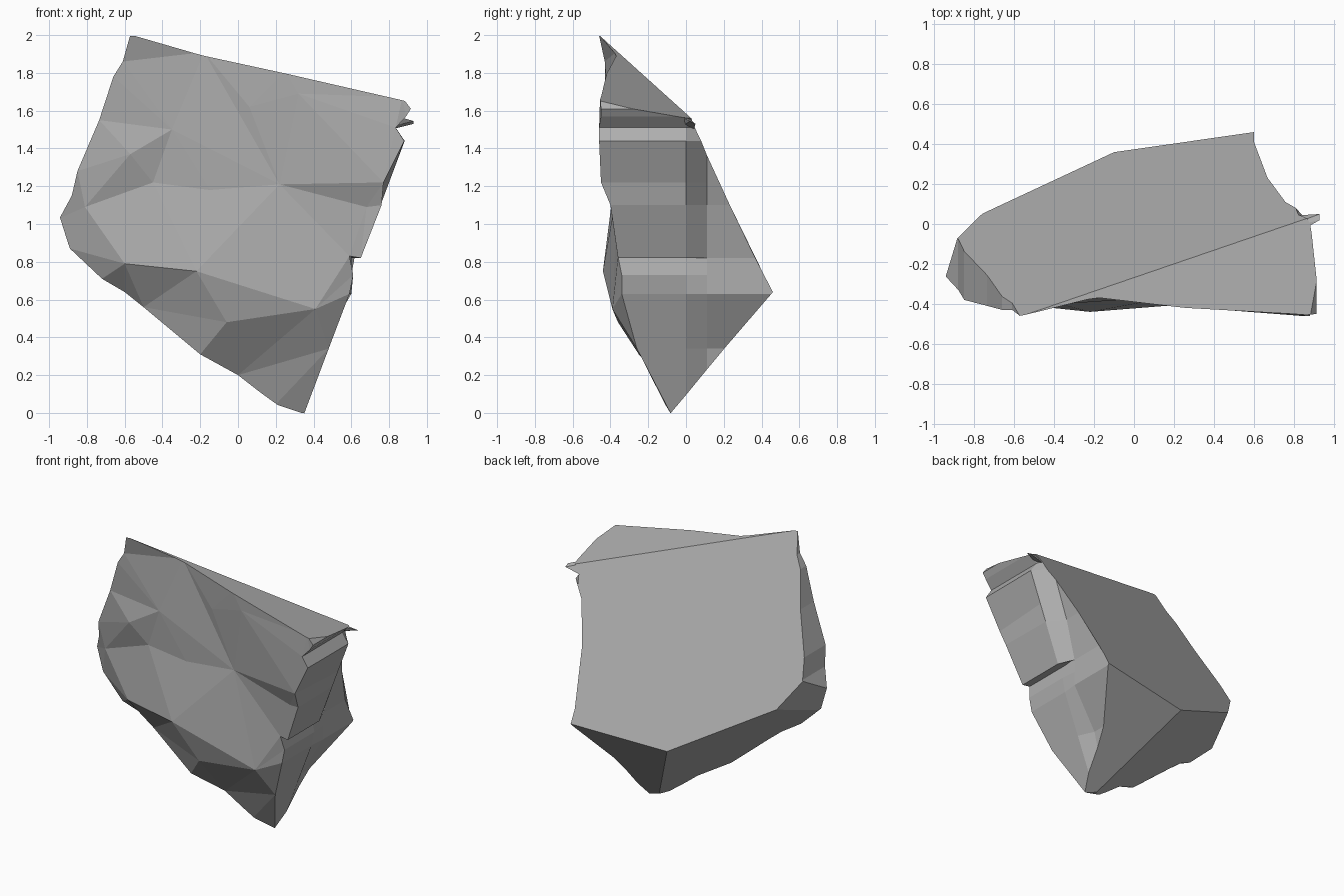
import bpy, bmesh
from mathutils import Vector, geometry

if "Cube" in bpy.data.objects:
    bpy.data.objects.remove(bpy.data.objects["Cube"])

# Silhouette of the broken front face, clockwise from the peak (x, y, z)
outline = [
    (-.565, -.465, 2.02), (-.18, -.37, 1.91), (.25, -.42, 1.81), (.87, -.455, 1.67),
    (.915, -.45, 1.61), (.89, -.45, 1.57), (.835, -.46, 1.51), (.88, -.46, 1.44),
    (.77, -.45, 1.22), (.76, -.40, 1.10), (.65, -.36, .82), (.59, -.36, .83),
    (.61, -.34, .73), (.59, -.34, .63), (.48, -.26, .34), (.35, -.08, -.005),
    (.2, -.11, .045), (0, -.15, .20), (-.2, -.25, .31), (-.5, -.25, .56),
    (-.6, -.25, .64), (-.72, -.29, .71), (-.89, -.27, .87), (-.945, -.26, 1.03),
    (-.88, -.33, 1.15), (-.85, -.38, 1.28), (-.735, -.41, 1.55),
    (-.66, -.43, 1.78), (-.61, -.43, 1.86),
]
# Bumps and hollows inside the front face
relief = [
    (.06, -.385, 1.62), (.32, -.42, 1.69), (.22, -.36, 1.21), (.68, -.38, 1.09),
    (-.15, -.375, 1.18), (-.45, -.38, 1.22), (-.22, -.44, .75), (.41, -.39, .55),
    (-.06, -.36, .48), (-.6, -.40, .79), (-.35, -.40, 1.5), (-.57, -.43, 1.37),
    (-.81, -.36, 1.09),
]


def pushed_back(co, y):
    """Outline point moved to depth y; the right side flattens, then steps in."""
    x, _, z = co
    if y > .05:
        if x > .5:
            x = .6 + .34 * max(0, z - .9)
        elif x > .4:
            x -= .05
    elif x > .62 and .8 < z < 1.45:
        x = .65 + .375 * (z - .82)
    return (x, y, z)


def chisel(bm, a, b, c):
    """Slice the rock flat through three points and cap the cut."""
    a, b, c = Vector(a), Vector(b), Vector(c)
    n = (b - a).cross(c - a).normalized()
    if n.dot(Vector((0, -.2, 1.0)) - a) > 0:
        n.negate()
    bmesh.ops.bisect_plane(bm, geom=bm.verts[:] + bm.edges[:] + bm.faces[:], dist=1e-5,
                           plane_co=a, plane_no=n, clear_outer=True)
    bmesh.ops.holes_fill(bm, edges=[e for e in bm.edges if e.is_boundary], sides=0)


stone = bpy.data.materials.new("stone_grey")
stone.diffuse_color = (.43, .43, .43, 1)
stone.use_nodes = True
stone.node_tree.nodes["Principled BSDF"].inputs["Base Color"].default_value = stone.diffuse_color


def add_object(name, bm):
    bmesh.ops.recalc_face_normals(bm, faces=bm.faces[:])
    me = bpy.data.meshes.new(name)
    bm.to_mesh(me)
    bm.free()
    me.materials.append(stone)
    ob = bpy.data.objects.new(name, me)
    bpy.context.collection.objects.link(ob)
    return ob


# Front relief: triangulate the points, keeping a few sharp creases
pts = outline + relief
n = len(outline)
edges = [(i, (i + 1) % n) for i in range(n)]
edges += [(1, n + 2), (n + 5, n + 6), (n + 2, n + 6), (17, n + 7)]
_, _, tris, source, _, _ = geometry.delaunay_2d_cdt(
    [Vector((p[0], p[2])) for p in pts], edges, [], 1, 1e-5)
bm = bmesh.new()
front = [bm.verts.new(p) for p in pts]
for t in tris:
    bm.faces.new([front[source[i][0]] for i in t])

# Side walls run back from the silhouette
rings = [front[:n]]
rings += [[bm.verts.new(pushed_back(p, y)) for p in outline] for y in (0, .11, .9)]
for r, s in zip(rings, rings[1:]):
    for i in range(n):
        j = (i + 1) % n
        bm.faces.new((r[i], r[j], s[j], s[i]))
bm.faces.new(rings[-1])
bmesh.ops.recalc_face_normals(bm, faces=bm.faces[:])

# Flat fracture planes: back, top, two undersides, left corner
peak, tip, toe = (-.56, -.46, 2.0), (.35, -.08, 0), (.2, -.11, .05)
ridge_end, heel = (.93, .05, 1.54), (.6, .46, .64)
low_back, left_back = (-.1, .36, .59), (-.76, .05, .95)
chisel(bm, peak, ridge_end, heel)
chisel(bm, peak, (.87, -.455, 1.655), ridge_end)
chisel(bm, heel, low_back, tip)
chisel(bm, low_back, left_back, toe)
chisel(bm, left_back, (-.87, -.05, 1.13), (-.94, -.26, 1.03))
add_object("rock_body", bm)

# Thin shard sticking out at the end of the top ridge
bm = bmesh.new()
for p in [(.70, -.035, 1.605), (.74, .03, 1.50), (.72, -.02, 1.52), (.93, .05, 1.53),
          (.93, .02, 1.545), (.86, -.02, 1.565), (.87, 0, 1.53), (.77, .04, 1.49)]:
    bm.verts.new(p)
res = bmesh.ops.convex_hull(bm, input=bm.verts[:])
bmesh.ops.delete(bm, geom=list({v for v in res["geom_interior"]}), context='VERTS')
add_object("ridge_shard", bm)
